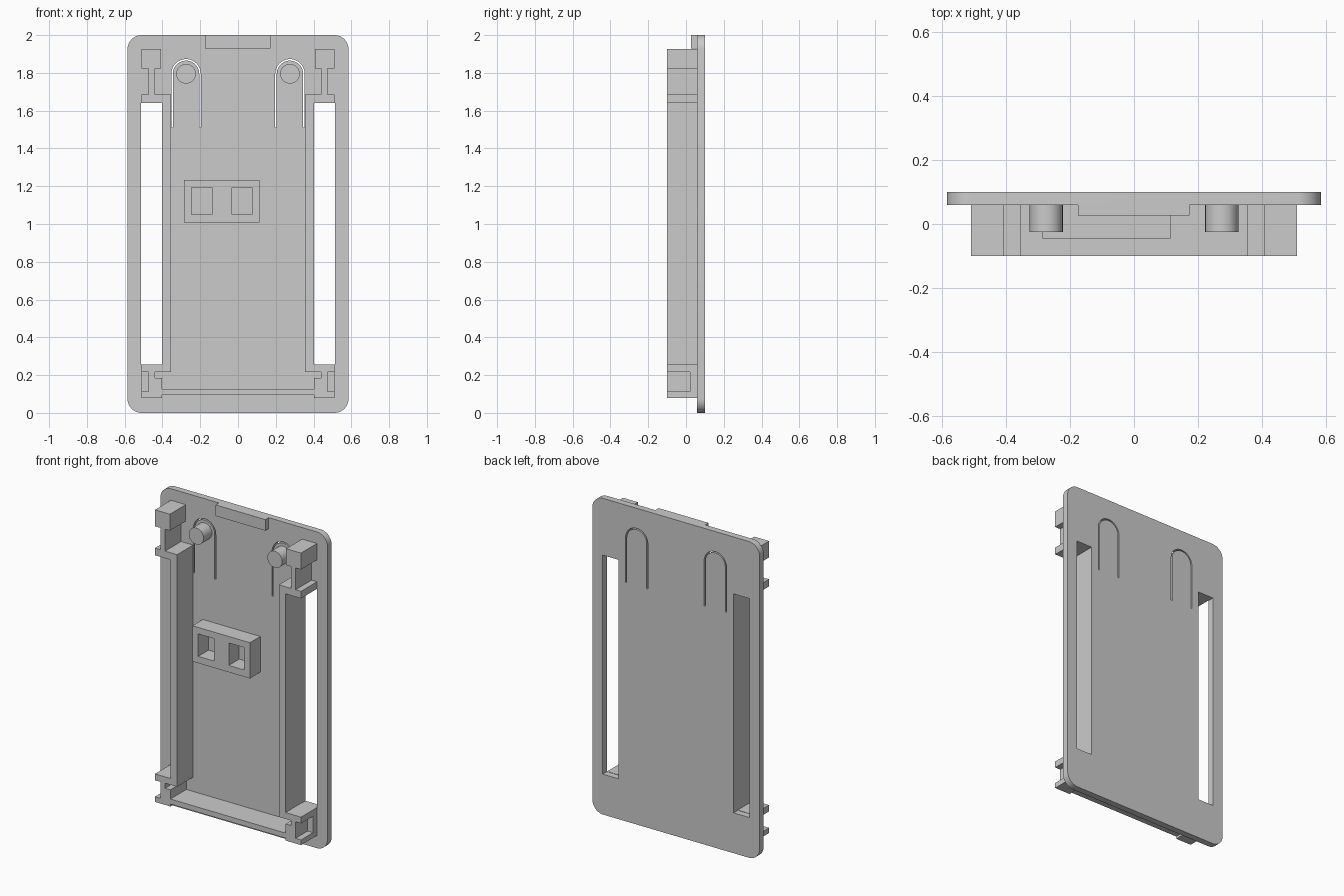
import bpy, bmesh
from math import pi, sin, cos

if "Cube" in bpy.data.objects:
    bpy.data.objects.remove(bpy.data.objects["Cube"])

FACE = 0.059   # front surface of the back plate
BACK = 0.10
FRONT = -0.10


def rect(x0, x1, z0, z1):
    return [(x0, z0), (x1, z0), (x1, z1), (x0, z1)]


def arc(cx, cz, r, a0, a1, n):
    return [(cx + r * cos(a0 + (a1 - a0) * i / n),
             cz + r * sin(a0 + (a1 - a0) * i / n)) for i in range(n + 1)]


def prism(name, loops, y0, y1, smooth=False):
    """Fill x-z outlines (inner loops become holes), thick from y0 to y1."""
    cu = bpy.data.curves.new(name, 'CURVE')
    cu.dimensions = '2D'
    cu.fill_mode = 'BOTH'
    cu.extrude = (y1 - y0) / 2
    for pts in loops:
        sp = cu.splines.new('POLY')
        sp.points.add(len(pts) - 1)
        for p, (x, z) in zip(sp.points, pts):
            p.co = (x, z, 0, 1)
        sp.use_cyclic_u = True
    ob = bpy.data.objects.new(name, cu)
    bpy.context.collection.objects.link(ob)
    ob.rotation_euler = (pi / 2, 0, 0)
    ob.location.y = (y0 + y1) / 2
    bpy.ops.object.select_all(action='DESELECT')
    ob.select_set(True)
    bpy.context.view_layer.objects.active = ob
    bpy.ops.object.convert(target='MESH')
    ob = bpy.context.object
    bpy.ops.object.transform_apply(location=True, rotation=True, scale=True)
    bm = bmesh.new()
    bm.from_mesh(ob.data)
    bmesh.ops.remove_doubles(bm, verts=bm.verts, dist=1e-5)
    bmesh.ops.recalc_face_normals(bm, faces=bm.faces)
    for f in bm.faces:
        f.smooth = False
    bm.to_mesh(ob.data)
    bm.free()
    if smooth:
        bpy.ops.object.shade_smooth_by_angle()
    return ob


def mirror(pts, s):
    return [(s * x, z) for x, z in pts]


# Back plate: rounded outline, two long windows, two U-shaped spring slits
W, R = 0.585, 0.075
outline = []
for i, (cx, cz) in enumerate([(W - R, 2 - R), (R - W, 2 - R), (R - W, R), (W - R, R)]):
    outline += arc(cx, cz, R, i * pi / 2, (i + 1) * pi / 2, 10)
window = rect(0.403, 0.513, 0.255, 1.64)
PX, PZ = 0.275, 1.795
slit = ([(PX + 0.078, 1.51)] + arc(PX, PZ, 0.078, 0, pi, 20) + [(PX - 0.078, 1.51),
        (PX - 0.070, 1.51)] + arc(PX, PZ, 0.070, pi, 0, 20) + [(PX + 0.070, 1.51)])
prism("back_plate", [outline] + [mirror(h, s) for h in (window, slit) for s in (1, -1)],
      FACE, BACK, smooth=True)

# Side rails with their end brackets
rail = [(.356, .217), (.44, .217), (.44, .185), (.403, .185), (.403, .08), (.511, .08),
        (.511, .113), (.473, .113), (.473, .217), (.511, .217), (.511, .257), (.403, .257),
        (.403, 1.64), (.511, 1.64), (.511, 1.685), (.473, 1.685), (.473, 1.823),
        (.511, 1.823), (.511, 1.927), (.407, 1.927), (.407, 1.823), (.44, 1.823),
        (.44, 1.685), (.356, 1.685)]
for side, s in (("right", 1), ("left", -1)):
    prism(side + "_rail", [mirror(rail, s)], FRONT, FACE)
    # Raised floor in the outer pocket of the lower bracket
    prism(side + "_pocket_floor", [mirror(rect(.473, .511, .113, .217), s)], 0.02, FACE)
    # Round peg on the spring tongue
    prism(side + "_peg", [arc(s * PX, PZ, 0.052, 0, 2 * pi, 32)[:-1]], -0.025, FACE, smooth=True)

# Bottom cross bar, top tab and the connector housing with two pockets
prism("bottom_bar", [rect(-.403, .403, .095, .127)], FRONT, FACE)
prism("top_tab", [rect(-.175, .173, 1.93, 2.0)], 0.026, FACE)
prism("connector_housing", [rect(-.287, .115, 1.007, 1.233), rect(-.247, -.137, 1.05, 1.192),
                            rect(-.033, .075, 1.05, 1.192)], -0.045, FACE)
